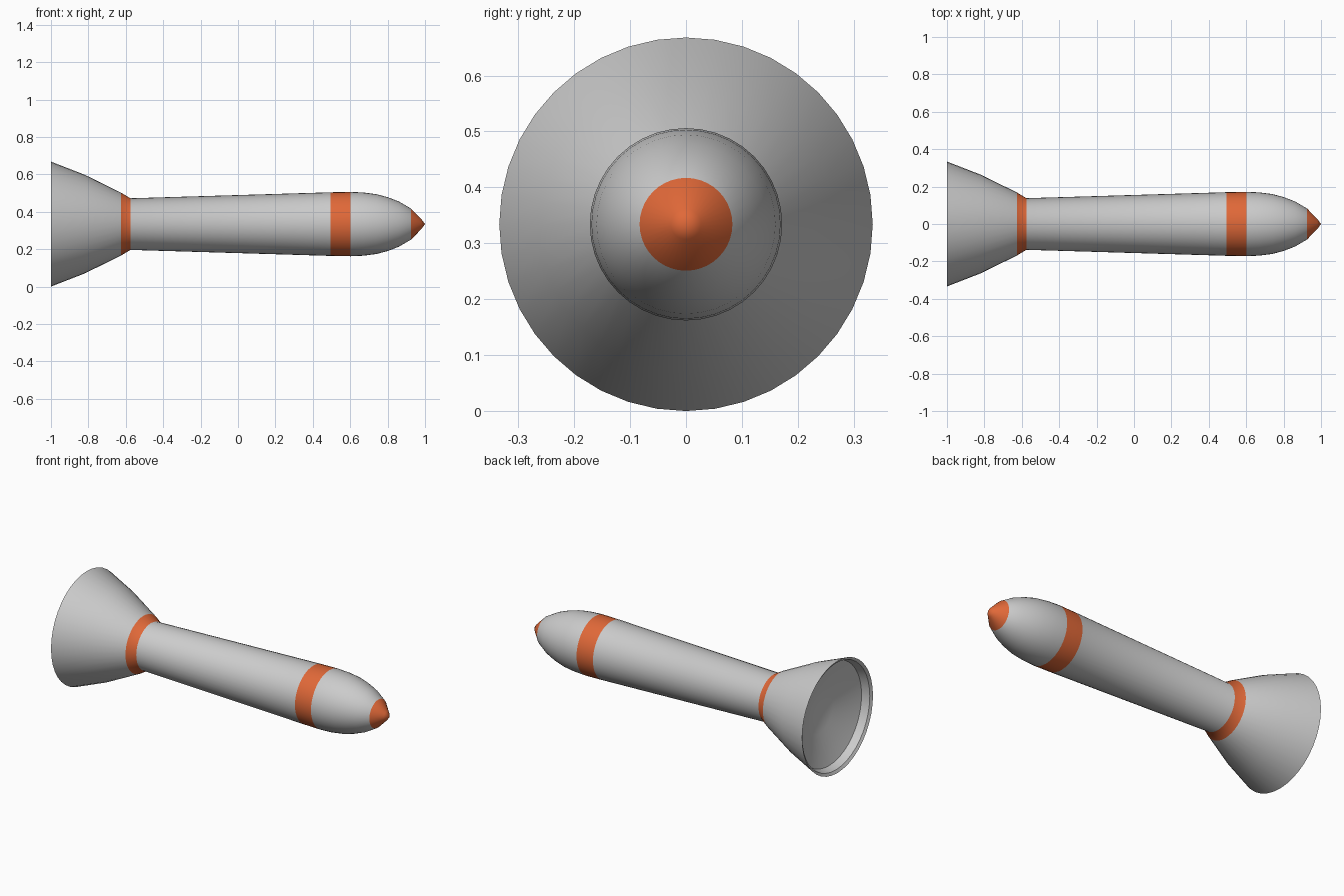
import bpy, bmesh, math

if "Cube" in bpy.data.objects:
    bpy.data.objects.remove(bpy.data.objects["Cube"])

SIDES = 40
CENTRE_Z = 0.334

orange = bpy.data.materials.new("orange_paint")
orange.diffuse_color = (0.75, 0.14, 0.04, 1)
orange.use_nodes = True
orange.node_tree.nodes["Principled BSDF"].inputs["Base Color"].default_value = orange.diffuse_color
grey = bpy.data.materials.new("grey_paint")
grey.diffuse_color = (0.55, 0.55, 0.55, 1)
grey.use_nodes = True
grey.node_tree.nodes["Principled BSDF"].inputs["Base Color"].default_value = grey.diffuse_color


def lathe(name, profile, painted=(), angle=40):
    """Spin (x, radius) points about the long axis; painted = orange segment indices."""
    bm = bmesh.new()
    rings = []
    for x, r in profile:
        if r == 0:
            rings.append([bm.verts.new((x, 0, 0))] * SIDES)
        else:
            rings.append([bm.verts.new((x, r * math.sin(2 * math.pi * i / SIDES),
                                        r * math.cos(2 * math.pi * i / SIDES)))
                          for i in range(SIDES)])
    for s, (a, b) in enumerate(zip(rings, rings[1:])):
        for i in range(SIDES):
            j = (i + 1) % SIDES
            face = bm.faces.new(list(dict.fromkeys((a[i], b[i], b[j], a[j]))))
            face.material_index = 1 if s in painted else 0
    bmesh.ops.recalc_face_normals(bm, faces=bm.faces)
    mesh = bpy.data.meshes.new(name)
    bm.to_mesh(mesh)
    bm.free()
    mesh.materials.append(grey)
    mesh.materials.append(orange)
    obj = bpy.data.objects.new(name, mesh)
    obj.location.z = CENTRE_Z
    bpy.context.collection.objects.link(obj)
    bpy.ops.object.select_all(action='DESELECT')
    obj.select_set(True)
    bpy.context.view_layer.objects.active = obj
    bpy.ops.object.shade_smooth_by_angle(angle=math.radians(angle))
    return obj


# Closed hull: shallow nozzle recess with lip, flared nozzle, tapered body, rounded nose
interior = [(-0.86, 0), (-0.88, 0.13), (-0.945, 0.305), (-0.99, 0.318)]
flare = [(-1.0, 0.334), (-0.82, 0.264), (-0.625, 0.168), (-0.575, 0.138)]
body = [(0.495, 0.17), (0.602, 0.172), (0.67, 0.169), (0.74, 0.160), (0.80, 0.144),
        (0.86, 0.121), (0.925, 0.083), (0.98, 0.027), (1.0, 0)]
profile = interior + flare + body

# Orange bands: nozzle collar, upper stripe and nose tip
collar = profile.index((-0.625, 0.168))
stripe = profile.index((0.495, 0.17))
tip = profile.index((0.925, 0.083))
lathe("rocket_hull", profile, painted=(collar, stripe, tip, tip + 1))
